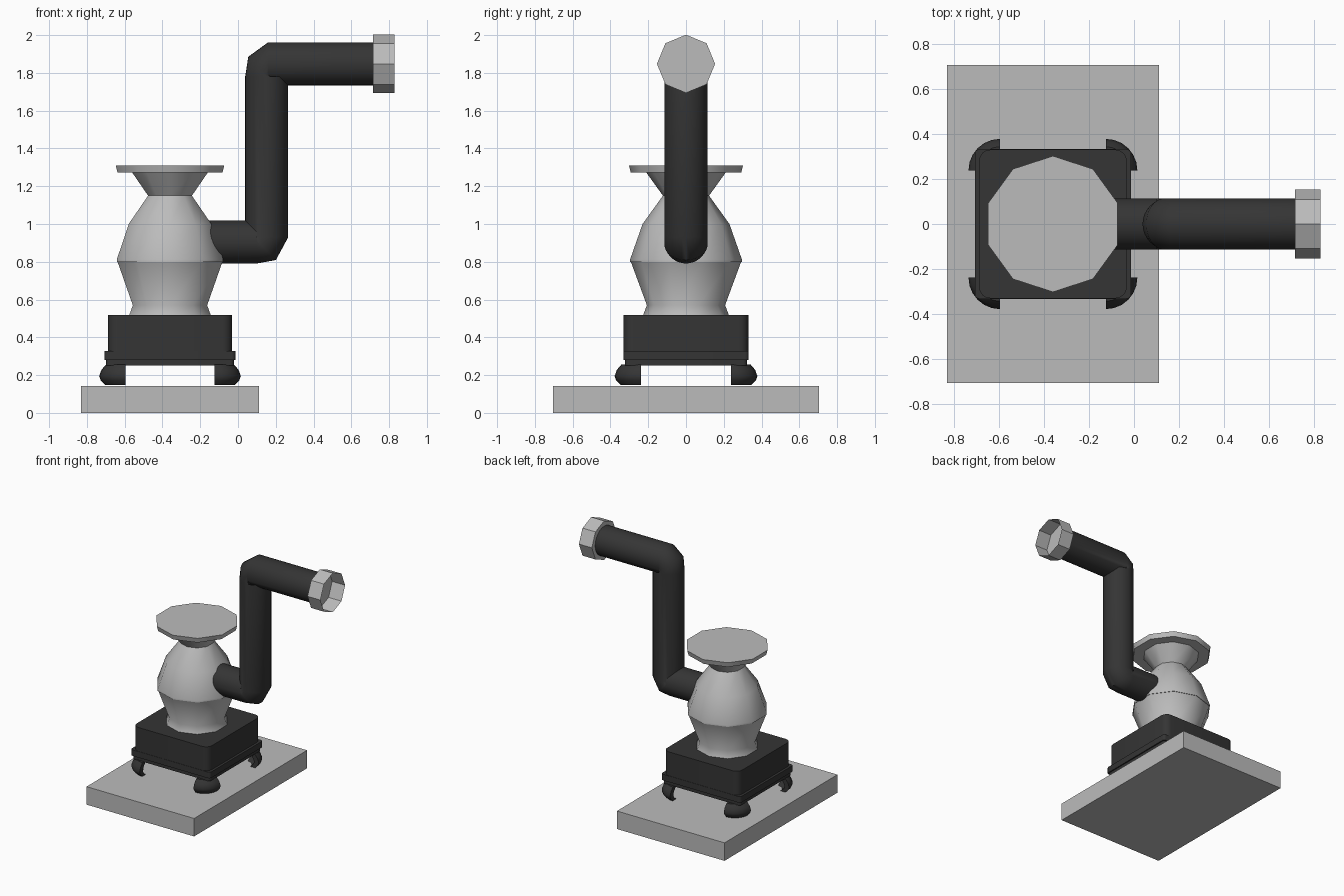
import bpy, bmesh, math
from mathutils import Vector

if "Cube" in bpy.data.objects:
    bpy.data.objects.remove(bpy.data.objects["Cube"])


def material(name, rgb):
    m = bpy.data.materials.new(name)
    m.diffuse_color = (*rgb, 1)
    m.use_nodes = True
    m.node_tree.nodes["Principled BSDF"].inputs["Base Color"].default_value = m.diffuse_color
    return m


GREY = material("pale grey", (0.5, 0.5, 0.5))
BLACK = material("cast iron black", (0.035, 0.035, 0.035))
CX = -0.36  # stove centre line


def finish(name, bm, mat, smooth=None):
    bmesh.ops.recalc_face_normals(bm, faces=bm.faces)
    me = bpy.data.meshes.new(name)
    bm.to_mesh(me)
    bm.free()
    ob = bpy.data.objects.new(name, me)
    bpy.context.collection.objects.link(ob)
    me.materials.append(mat)
    if smooth:
        bpy.ops.object.select_all(action='DESELECT')
        ob.select_set(True)
        bpy.context.view_layer.objects.active = ob
        bpy.ops.object.shade_smooth_by_angle(angle=math.radians(smooth))
    return ob


def loft(bm, rings, start=True, end=True):
    """Skin a list of closed point rings."""
    loops = [[bm.verts.new(p) for p in r] for r in rings]
    n = len(loops[0])
    for a, b in zip(loops, loops[1:]):
        for i in range(n):
            j = (i + 1) % n
            bm.faces.new((a[i], a[j], b[j], b[i]))
    if start:
        bm.faces.new(loops[0][::-1])
    if end:
        bm.faces.new(loops[-1])


def lathe(name, profile, sides, mat, smooth):
    bm = bmesh.new()
    loft(bm, [[(CX + r * math.cos(math.pi / 2 + math.tau * i / sides),
                r * math.sin(math.pi / 2 + math.tau * i / sides), z)
               for i in range(sides)] for r, z in profile])
    return finish(name, bm, mat, smooth)


def rounded_rect(hx, hy, rad, z, steps=4):
    pts = []
    for k, (sx, sy) in enumerate(((1, 1), (-1, 1), (-1, -1), (1, -1))):
        for s in range(steps + 1):
            a = math.pi / 2 * (k + s / steps)
            pts.append((CX + sx * (hx - rad) + rad * math.cos(a),
                        sy * (hy - rad) + rad * math.sin(a), z))
    return pts


# base slab
bm = bmesh.new()
loft(bm, [[(-0.83, -0.705, z), (0.11, -0.705, z), (0.11, 0.705, z), (-0.83, 0.705, z)]
          for z in (0, 0.142)])
finish("base_slab", bm, GREY)

# firebox and the stepped plate beneath it
bm = bmesh.new()
loft(bm, [rounded_rect(0.328, 0.33, 0.05, z) for z in (0.32, 0.517)])
finish("firebox", bm, BLACK, 40)
bm = bmesh.new()
loft(bm, [rounded_rect(hx, hy, 0.02, z) for hx, hy, z in
          ((0.338, 0.322, 0.252), (0.338, 0.322, 0.28), (0.347, 0.332, 0.28), (0.347, 0.332, 0.328))])
finish("firebox_plate", bm, BLACK, 30)

# pot-bellied body and lid plate
lathe("lower_belly", [(0.228, 0.515), (0.207, 0.57), (0.292, 0.80)], 10, GREY, 40)
lathe("upper_belly", [(0.296, 0.80), (0.296, 0.812), (0.23, 1.0), (0.122, 1.15), (0.21, 1.272)], 10, GREY, 50)
lathe("lid_plate", [(0.292, 1.272), (0.302, 1.31)], 10, GREY, 40)

# curled corner legs: quarter turns of a hooked section
hook = [(0.105, 0.255), (0.128, 0.228), (0.14, 0.195), (0.132, 0.172), (0.108, 0.147),
        (0.065, 0.147), (0.092, 0.172), (0.10, 0.195), (0.088, 0.22), (0.06, 0.255)]
for sx, side in ((-1, "left"), (1, "right")):
    for sy, end in ((-1, "front"), (1, "back")):
        bm = bmesh.new()
        rings = []
        for s in range(7):
            a = math.pi / 2 * s / 6
            rings.append([(CX + sx * (0.235 + r * math.cos(a)),
                           sy * (0.238 + r * math.sin(a)), z) for r, z in hook])
        loft(bm, rings)
        finish(f"leg_{end}_{side}", bm, BLACK, 40)

# flue pipe with two tight elbows: x, z, direction angle
bm = bmesh.new()
rings = []
for x, z, deg in ((-0.25, 0.905, 0), (0.10, 0.905, 0), (0.12, 0.89, 45), (0.152, 0.93, 90),
                  (0.152, 1.78, 90), (0.135, 1.805, 45), (0.16, 1.848, 0), (0.714, 1.848, 0)):
    a = math.radians(deg)
    up = Vector((-math.sin(a), 0, math.cos(a)))
    rings.append([Vector((x, 0, z)) + 0.114 * (math.cos(t) * up + math.sin(t) * Vector((0, 1, 0)))
                  for t in (math.tau * i / 32 for i in range(32))])
loft(bm, rings)
finish("flue_pipe", bm, BLACK, 50)

# open octagonal collar on the pipe end
bm = bmesh.new()
loft(bm, [[(x, 0.154 * math.sin(math.tau * i / 8), 1.848 + 0.154 * math.cos(math.tau * i / 8))
           for i in range(8)] for x in (0.715, 0.828)], end=False)
finish("pipe_collar", bm, GREY)
